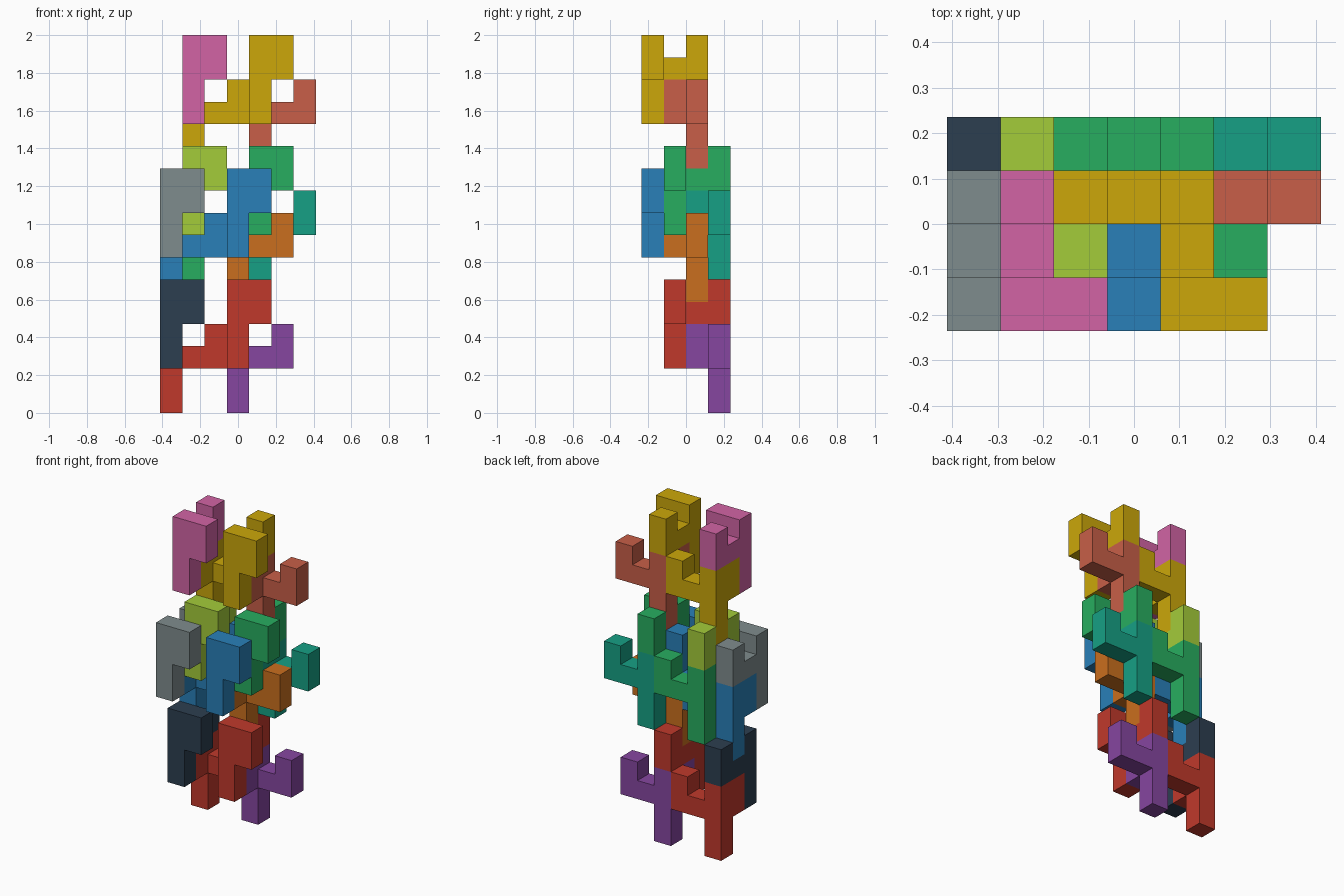
import bpy, bmesh
from mathutils import Vector

if "Cube" in bpy.data.objects:
    bpy.data.objects.remove(bpy.data.objects["Cube"])

U = 2 / 17                              # edge of one cube
ORIGIN = Vector((-3.5, -2, 0))          # corner of the 7 x 4 x 17 cube lattice

# One interlocking piece: post, side bump, hooked arm
POST = [(0, 0, k) for k in range(4)]
BUMP = [(1, 0, 2), (1, 0, 3)]
ARM = [(0, 1, 2), (0, 2, 2), (0, 2, 3)]
PIECE = POST + BUMP + ARM

# Outward normal and its two in-plane axes (right-handed)
SIDES = []
for i in range(3):
    axes = [Vector([float(j == (i + n) % 3) for j in range(3)]) for n in range(3)]
    n, a, b = axes
    SIDES += [(n, a, b), (-n, b, a)]


def material(name, hexcode):
    def linear(c):
        return c / 12.92 if c <= 0.04045 else ((c + 0.055) / 1.055) ** 2.4
    m = bpy.data.materials.get(name) or bpy.data.materials.new(name)
    rgb = [linear(int(hexcode[i:i + 2], 16) / 255) for i in (0, 2, 4)]
    m.diffuse_color = (*rgb, 1)
    m.use_nodes = True
    m.node_tree.nodes["Principled BSDF"].inputs["Base Color"].default_value = m.diffuse_color
    return m


def add_piece(name, pos, turned, color):
    # turned pieces point their arm to +x, the others to +y
    cells = {(pos[0] + (y if turned else x), pos[1] + (-x if turned else y), pos[2] + z)
             for x, y, z in PIECE}
    bm = bmesh.new()
    for c in cells:
        mid = Vector(c) + Vector((0.5, 0.5, 0.5)) + ORIGIN
        for n, a, b in SIDES:
            if tuple(int(v) for v in Vector(c) + n) in cells:
                continue
            corners = [(-1, -1), (1, -1), (1, 1), (-1, 1)]
            bm.faces.new([bm.verts.new((mid + (n + a * s + b * t) / 2) * U)
                          for s, t in corners])
    # weld cube sides into one shell and merge flat areas
    bmesh.ops.remove_doubles(bm, verts=bm.verts, dist=1e-4)
    bmesh.ops.dissolve_limit(bm, angle_limit=0.01, verts=bm.verts, edges=bm.edges)
    bmesh.ops.recalc_face_normals(bm, faces=bm.faces)
    me = bpy.data.meshes.new(name)
    bm.to_mesh(me)
    bm.free()
    me.materials.append(material(*color))
    ob = bpy.data.objects.new(name, me)
    bpy.context.collection.objects.link(ob)


RED, PURPLE = ("red", "C0392B"), ("purple", "8646A0")
NAVY, BLUE = ("navy", "2C3E50"), ("blue", "2980B9")
ORANGE, GRAY = ("orange", "CA6F1E"), ("gray", "7F8C8D")
GREEN, TEAL = ("green", "27AE60"), ("teal", "16A085")
LIME, YELLOW = ("lime", "A4CC3A"), ("yellow", "CCA70A")
CORAL, PINK = ("coral", "C85F48"), ("pink", "D264A5")

# Tiers: name, x and y and z of the turned pieces, colours of
# (left turned, right turned, left straight, right straight)
TIERS = [
    ("base", 0, 3, 0, (RED, PURPLE, NAVY, RED)),
    ("lower_front", 0, 2, 5, (BLUE, ORANGE, GRAY, BLUE)),
    ("upper_back", 1, 3, 6, (GREEN, TEAL, LIME, GREEN)),
    ("top", 1, 2, 11, (YELLOW, CORAL, PINK, YELLOW)),
]
for tier, x, y, z, cols in TIERS:
    for i, side in enumerate(("left", "right")):
        add_piece(f"{tier}_{side}_turned_piece", (x + 3 * i, y, z), True, cols[i])
        add_piece(f"{tier}_{side}_straight_piece", (x + 3 * i, y - 2, z + 2), False, cols[2 + i])
